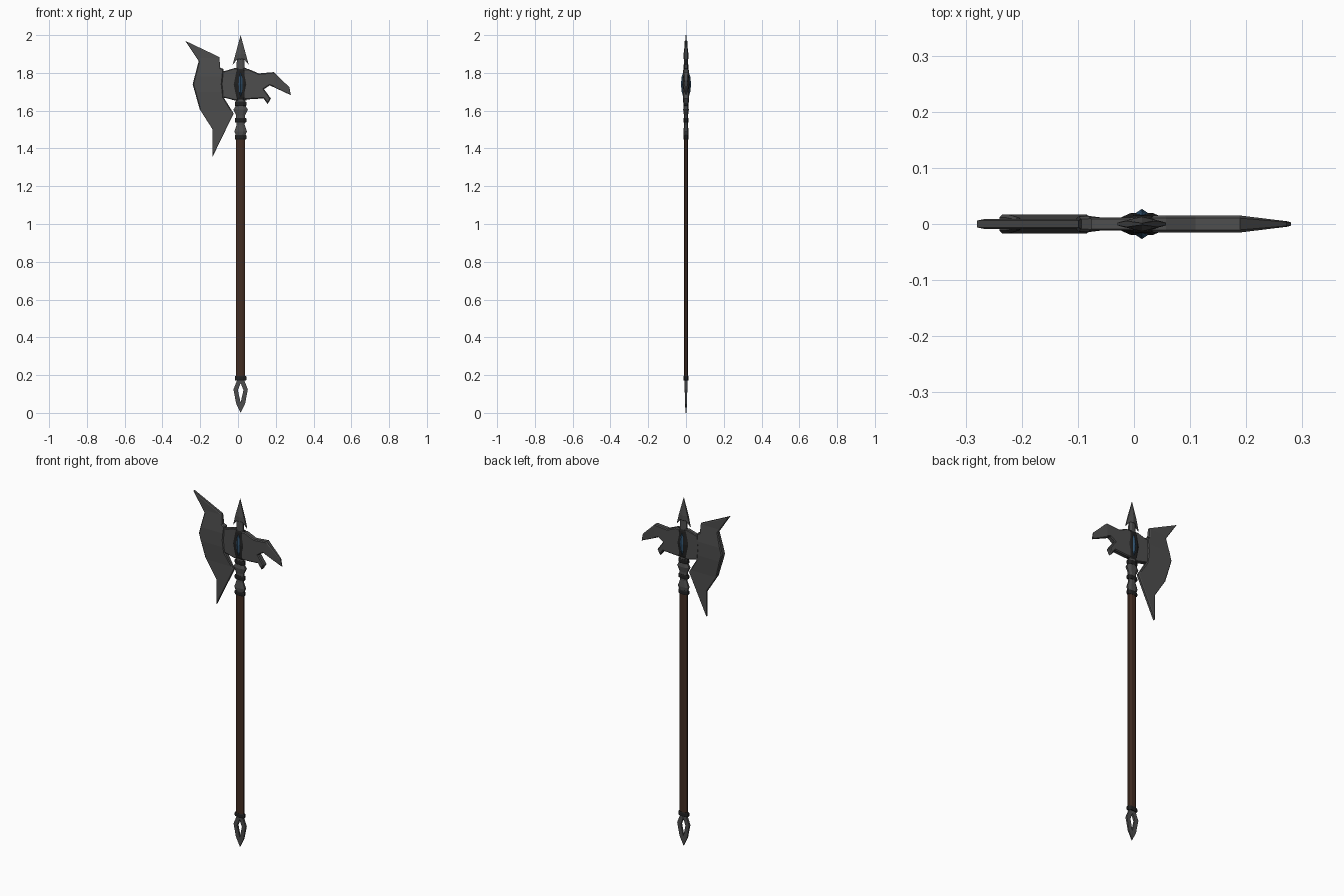
import bpy, bmesh, math

if "Cube" in bpy.data.objects:
    bpy.data.objects.remove(bpy.data.objects["Cube"])

CX = 0.014  # axis of the shaft


def material(name, rgb):
    m = bpy.data.materials.new(name)
    m.diffuse_color = (*rgb, 1)
    m.use_nodes = True
    m.node_tree.nodes["Principled BSDF"].inputs["Base Color"].default_value = m.diffuse_color
    return m


STEEL = material("steel", (0.075, 0.075, 0.075))
DARK = material("dark_steel", (0.015, 0.015, 0.015))
WOOD = material("wood", (0.055, 0.026, 0.016))
BLUE = material("blue_gem", (0.03, 0.085, 0.16))


def finish(bm, name, mat):
    bmesh.ops.recalc_face_normals(bm, faces=bm.faces)
    me = bpy.data.meshes.new(name)
    bm.to_mesh(me)
    bm.free()
    me.materials.append(mat)
    ob = bpy.data.objects.new(name, me)
    bpy.context.collection.objects.link(ob)
    return ob


def loft(name, rings, mat, sides=8):
    """Stack of flattened polygon rings (z, half width x, half depth y)."""
    bm = bmesh.new()
    off = math.pi / sides if sides == 8 else 0
    k = 1 / math.cos(off)
    loops = []
    for z, rx, ry in rings:
        loops.append([bm.verts.new((CX + rx * k * math.cos(off + 2 * math.pi * i / sides),
                                    ry * k * math.sin(off + 2 * math.pi * i / sides), z))
                      for i in range(sides)])
    for a, b in zip(loops, loops[1:]):
        for i in range(sides):
            j = (i + 1) % sides
            bm.faces.new((a[i], a[j], b[j], b[i]))
    bm.faces.new(loops[0])
    bm.faces.new(loops[-1])
    return finish(bm, name, mat)


def slab(name, outline, depth, mat, chamfer=0.005, cuts=()):
    """Chamfered plate from an (x, z) outline; depth(x, z) gives its half thickness.
    cuts lists (axis, value) planes that let the thickness vary."""
    bm = bmesh.new()
    h = 0.016
    face = bm.faces.new([bm.verts.new((x, -h, z)) for x, z in outline])
    ext = bmesh.ops.extrude_face_region(bm, geom=[face], use_keep_orig=True)
    for v in ext["geom"]:
        if isinstance(v, bmesh.types.BMVert):
            v.co.y = h
    bmesh.ops.recalc_face_normals(bm, faces=bm.faces)
    rim = [e for e in bm.edges if abs(e.verts[0].co.y - e.verts[1].co.y) < 1e-6]
    bmesh.ops.bevel(bm, geom=rim, offset=chamfer, segments=1, affect='EDGES', clamp_overlap=True)
    for axis, value in cuts:
        co, no = [0, 0, 0], [0, 0, 0]
        co[axis], no[axis] = value, 1
        bmesh.ops.bisect_plane(bm, geom=bm.verts[:] + bm.edges[:] + bm.faces[:],
                               plane_co=co, plane_no=no)
    for v in bm.verts:
        v.co.y *= depth(v.co.x, v.co.z) / h
    bmesh.ops.triangulate(bm, faces=[f for f in bm.faces if len(f.verts) > 4])
    return finish(bm, name, mat)


# Shaft and its collars
loft("shaft", [(0.18, 0.024, 0.011), (1.46, 0.024, 0.011)], WOOD)
for i, z in enumerate((0.183, 1.459, 1.549, 1.637)):
    loft(f"collar_{i}", [(z - 0.012, 0.028, 0.012), (z - 0.007, 0.031, 0.014),
                         (z + 0.007, 0.031, 0.014), (z + 0.012, 0.028, 0.012)], DARK)

# Waisted neck between the upper collars
loft("neck", [(1.46, 0.022, 0.011), (1.49, 0.033, 0.014), (1.525, 0.021, 0.010),
              (1.55, 0.024, 0.011), (1.575, 0.024, 0.011), (1.605, 0.038, 0.015),
              (1.63, 0.024, 0.011), (1.67, 0.024, 0.011)], STEEL)

# Head socket with gem
loft("head_socket", [(1.655, 0.030, 0.010), (1.67, 0.036, 0.015), (1.74, 0.045, 0.020),
                     (1.81, 0.036, 0.015), (1.825, 0.030, 0.010)], DARK)
loft("gem", [(1.665, 0.014, 0.013), (1.70, 0.034, 0.0225), (1.74, 0.040, 0.027),
             (1.78, 0.034, 0.0225), (1.81, 0.014, 0.013)], BLUE, sides=4)

# Top spike: stem and barbed point
loft("spike_stem", [(1.82, 0.022, 0.012), (1.875, 0.020, 0.010)], STEEL)
slab("spike_point", [(CX, 2.0), (CX + 0.043, 1.842), (CX + 0.018, 1.872),
                     (CX - 0.018, 1.872), (CX - 0.043, 1.842)],
     lambda x, z: max(0.002, 0.013 * (1 - abs(x - CX) / 0.055) * min(1, (2.0 - z) / 0.1)),
     STEEL, 0.003, [(0, CX), (2, 1.9)])

# Axe blade, thinner towards both tips
slab("axe_blade", [(-0.28, 1.97), (-0.099, 1.884), (-0.094, 1.828), (-0.076, 1.82),
                   (-0.084, 1.74), (-0.076, 1.67), (-0.023, 1.585), (-0.134, 1.357),
                   (-0.134, 1.50), (-0.203, 1.608), (-0.24, 1.74), (-0.208, 1.863)],
     lambda x, z: 0.017 - 0.008 * min(1, max(0, abs(z - 1.74) - 0.04) / 0.1),
     STEEL, 0.005, [(2, z) for z in (1.5, 1.6, 1.70, 1.78, 1.88)])
slab("blade_bridge", [(-0.10, 1.81), (-0.07, 1.81), (-0.02, 1.825), (0.0, 1.825),
                      (0.0, 1.655), (-0.02, 1.655), (-0.07, 1.668), (-0.10, 1.668)],
     lambda x, z: 0.012, STEEL, 0.004)

# Beak-shaped back spike, tapering to its tip
slab("back_beak", [(0.03, 1.82), (0.057, 1.82), (0.11, 1.797), (0.189, 1.804), (0.272, 1.724),
                   (0.28, 1.682), (0.168, 1.734), (0.138, 1.714), (0.174, 1.664),
                   (0.157, 1.635), (0.135, 1.665), (0.057, 1.66), (0.03, 1.66)],
     lambda x, z: 0.015 - 0.011 * max(0, (x - 0.19) / 0.09), STEEL, 0.005,
     [(0, 0.19)])

# Open pointed pommel, two mirrored halves
HALF = [(0, 0.178), (0.017, 0.178), (0.038, 0.125), (0.024, 0.05), (0, 0.0),
        (0, 0.055), (0.015, 0.12), (0, 0.158)]
for side, label in ((1, "right"), (-1, "left")):
    slab(f"pommel_{label}", [(CX + side * x, z) for x, z in HALF],
         lambda x, z: 0.003 + 0.004 * min(1, z / 0.12), STEEL, 0.002)
